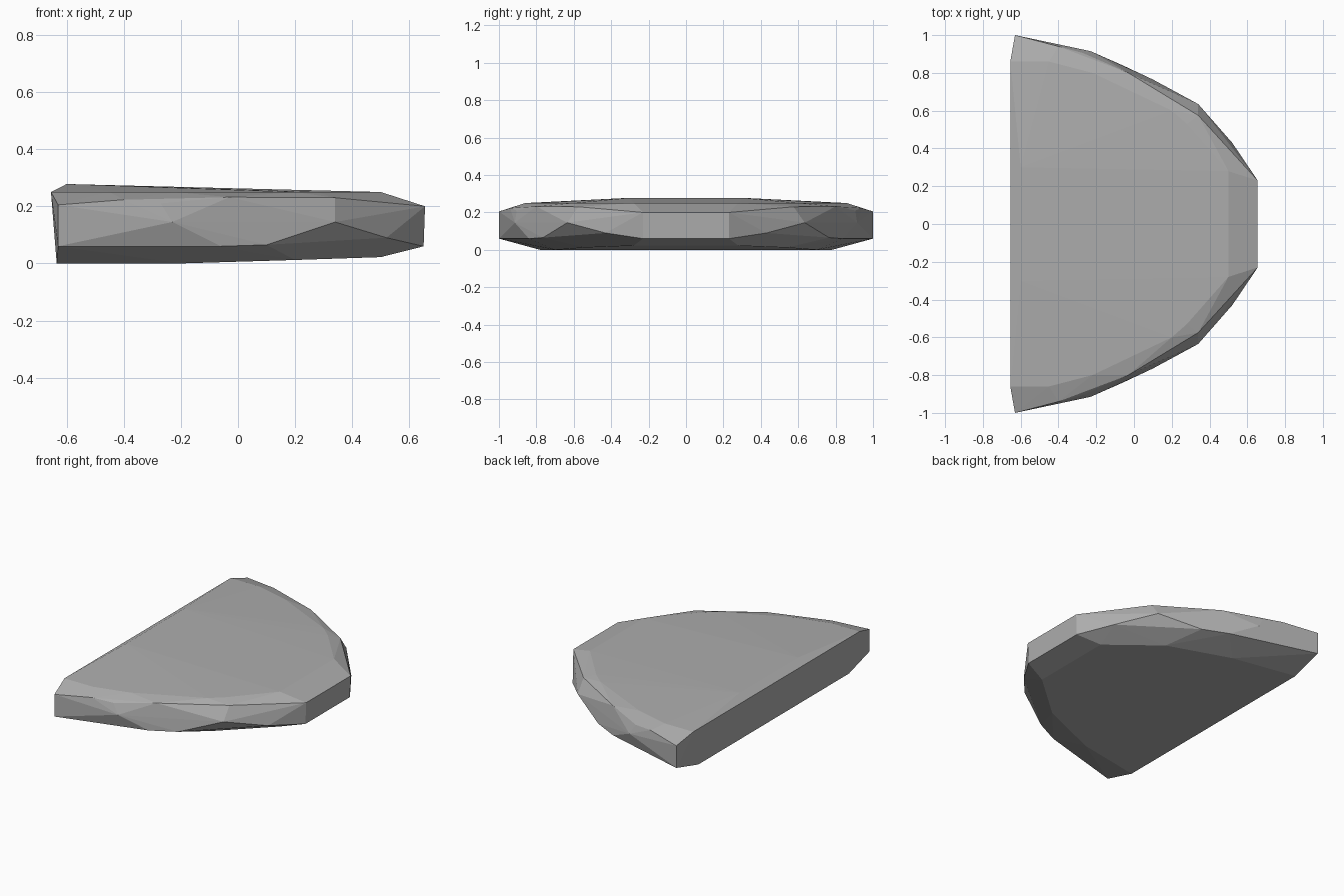
import bpy
import bmesh

stone = bpy.data.materials.new("grey stone")
stone.diffuse_color = (0.42, 0.42, 0.42, 1)

# Half of the slab's corner points; the other half is mirrored across y
top = [(-0.60, 0.30, 0.278), (-0.655, 0.86, 0.25), (-0.45, 0.86, 0.25),
       (-0.22, 0.80, 0.25), (0.20, 0.60, 0.25), (0.28, 0.53, 0.25), (0.50, 0.28, 0.25)]
rim = [(-0.63, 1.0, 0.205), (-0.40, 0.94, 0.223), (-0.27, 0.905, 0.21),
       (-0.23, 0.915, 0.145), (-0.03, 0.80, 0.232), (0.34, 0.575, 0.23),
       (0.34, 0.635, 0.145), (0.52, 0.43, 0.09), (0.655, 0.23, 0.2)]
base = [(-0.63, 1.0, 0.06), (-0.06, 0.84, 0.06), (0.10, 0.765, 0.065), (0.65, 0.23, 0.06),
        (-0.635, 0.78, 0.0), (-0.20, 0.70, 0.0), (0.20, 0.54, 0.012), (0.50, 0.28, 0.022)]

# Chipped half-round slab wrapped around the points
bm = bmesh.new()
for x, y, z in top + rim + base:
    for side in (1, -1):
        bm.verts.new((x, y * side, z))
hull = bmesh.ops.convex_hull(bm, input=bm.verts)
loose = {g for g in hull["geom_interior"] + hull["geom_unused"]
         if isinstance(g, bmesh.types.BMVert)}
bmesh.ops.delete(bm, geom=list(loose), context="VERTS")
bmesh.ops.recalc_face_normals(bm, faces=bm.faces)

mesh = bpy.data.meshes.new("stone_slab")
bm.to_mesh(mesh)
bm.free()
mesh.materials.append(stone)
slab = bpy.data.objects.new("stone_slab", mesh)
bpy.context.collection.objects.link(slab)
